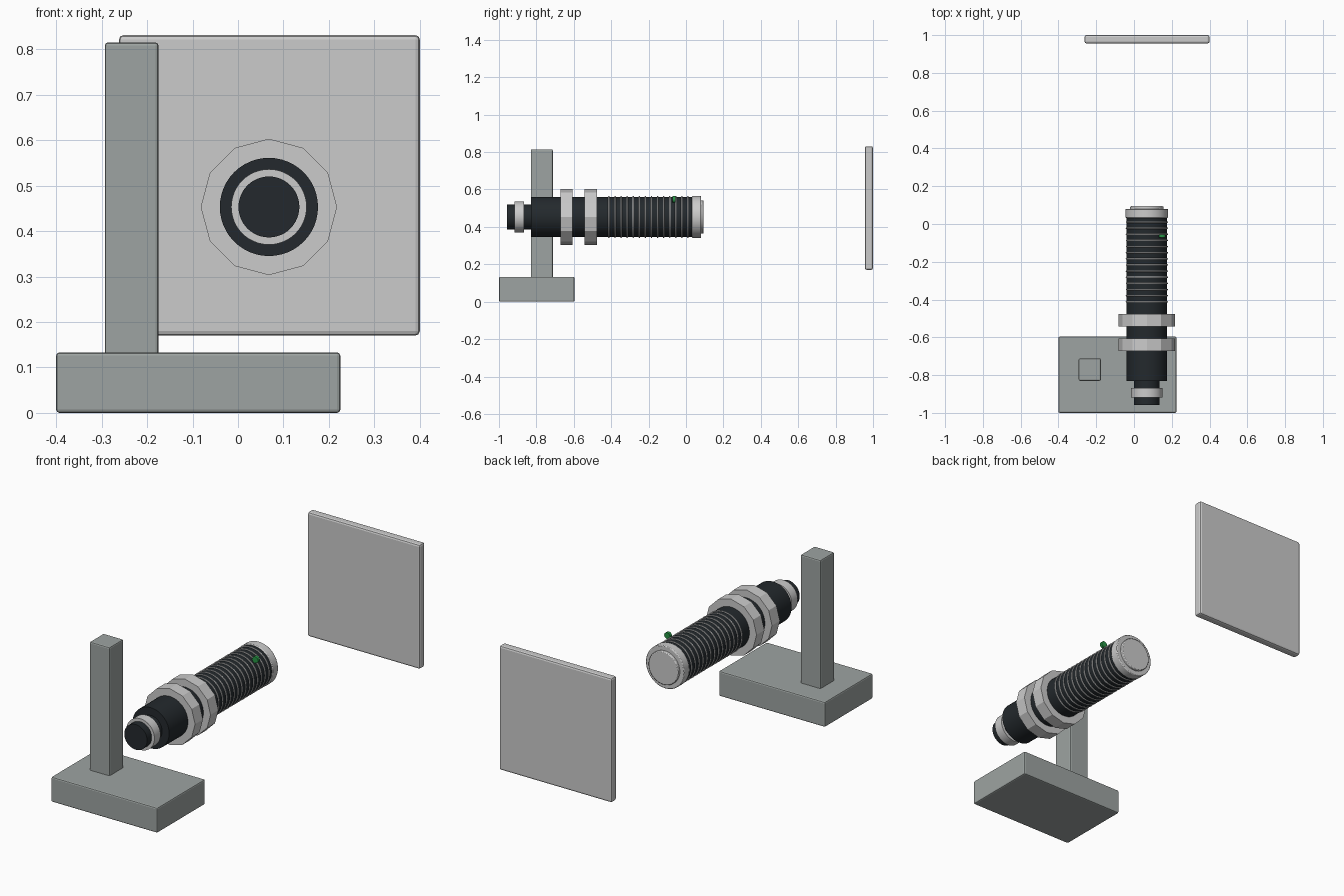
import bpy, math

if "Cube" in bpy.data.objects:
    bpy.data.objects.remove(bpy.data.objects["Cube"])

AX, AZ = 0.068, 0.453   # sensor axis (runs along y)


def material(name, rgb):
    m = bpy.data.materials.new(name)
    m.diffuse_color = (*rgb, 1)
    m.use_nodes = True
    m.node_tree.nodes["Principled BSDF"].inputs["Base Color"].default_value = m.diffuse_color
    return m


dark = material("dark_plastic", (0.017, 0.022, 0.026))
green = material("green_lamp", (0.02, 0.3, 0.06))
stone = material("stand_grey", (0.34, 0.37, 0.36))


def finish(ob, name, mat, smooth=True):
    ob.name = name
    if mat:
        ob.data.materials.append(mat)
    if smooth:
        bpy.ops.object.shade_smooth_by_angle(angle=math.radians(25))
    return ob


def bevel(ob, width):
    b = ob.modifiers.new("bevel", "BEVEL")
    b.width, b.segments = width, 2


def box(name, lo, hi, width, mat=None):
    bpy.ops.mesh.primitive_cube_add(size=1, location=[(a + b) / 2 for a, b in zip(lo, hi)])
    ob = bpy.context.object
    ob.scale = [b - a for a, b in zip(lo, hi)]
    bpy.ops.object.transform_apply(location=False, rotation=False, scale=True)
    bevel(ob, width)
    return finish(ob, name, mat, False)


def tube(name, y0, y1, r, mat=None, sides=48, x=AX, z=AZ, smooth=True, width=0.0):
    # solid cylinder along y; first vertex lies straight up
    bpy.ops.mesh.primitive_cylinder_add(vertices=sides, radius=r, depth=y1 - y0,
                                        location=(x, (y0 + y1) / 2, z),
                                        rotation=(math.pi / 2, 0, 0))
    ob = bpy.context.object
    if width:
        bevel(ob, width)
    return finish(ob, name, mat, smooth)


# stand
box("stand_base", (-0.4, -1, 0), (0.225, -0.596, 0.133), 0.007, stone)
box("stand_post", (-0.293, -0.83, 0.125), (-0.175, -0.712, 0.815), 0.007, stone)

# target plate in front of the sensor
box("target_plate", (-0.262, 0.956, 0.17), (0.4, 1, 0.831), 0.01)

# sensor body
tube("sensor_barrel", -0.83, 0.04, 0.108, dark)
tube("front_cap", 0.033, 0.08, 0.113, width=0.004)
tube("sensing_face", 0.075, 0.094, 0.088, width=0.004)
tube("cable_connector", -0.957, -0.82, 0.067, dark)
tube("connector_ring", -0.918, -0.867, 0.083)

# thread ridges
for i in range(14):
    bpy.ops.mesh.primitive_torus_add(major_radius=0.108, minor_radius=0.004,
                                     major_segments=48, minor_segments=8,
                                     location=(AX, -0.412 + i * 0.0325, AZ),
                                     rotation=(math.pi / 2, 0, 0))
    finish(bpy.context.object, f"thread_ridge_{i + 1}", None)

# twelve-sided mounting nuts
for i, y in enumerate((-0.672, -0.542)):
    tube(f"mounting_nut_{i + 1}", y, y + 0.066, 0.15, sides=12, smooth=False)

# status lamp
tube("status_lamp", -0.071, -0.055, 0.017, green, sides=24, x=0.15, z=0.547)
